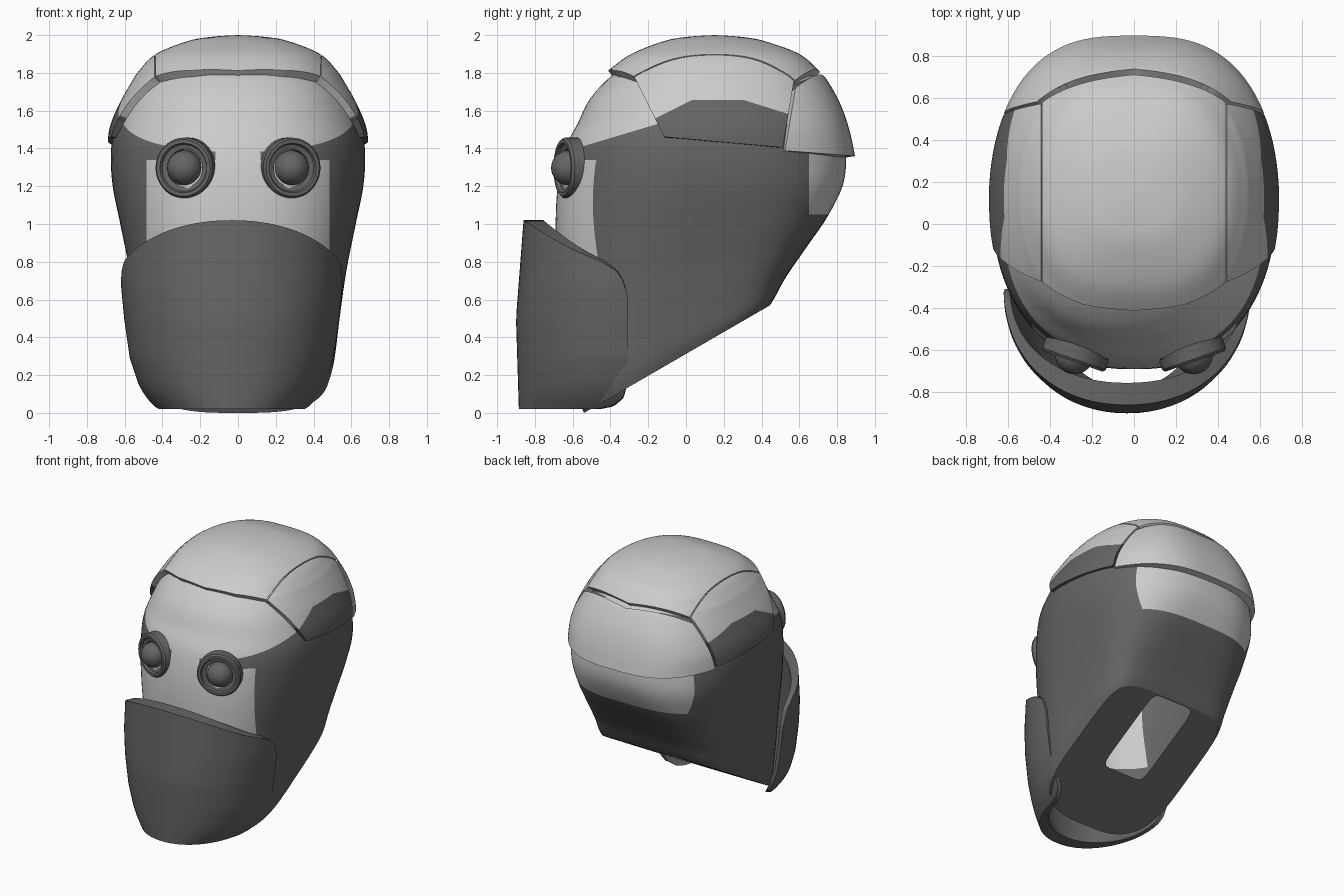
import bpy, bmesh, math
from mathutils import Vector as V

if "Cube" in bpy.data.objects:
    bpy.data.objects.remove(bpy.data.objects["Cube"])


def material(name, v):
    m = bpy.data.materials.new(name)
    m.diffuse_color = (v, v, v, 1)
    m.use_nodes = True
    m.node_tree.nodes["Principled BSDF"].inputs["Base Color"].default_value = m.diffuse_color
    return m


MATS = [material("light_grey", 0.6), material("dark_grey", 0.13)]


def lerp(table, x):
    """Piecewise linear lookup."""
    for (a, fa), (b, fb) in zip(table, table[1:]):
        if x <= b:
            return fa + (fb - fa) * max(0, x - a) / (b - a)
    return table[-1][1]


def smooth_rows(rows, steps):
    """Catmull-Rom interpolation of section parameters."""
    out = []
    for i in range(len(rows) - 1):
        p = [rows[max(0, min(len(rows) - 1, i + k))] for k in (-1, 0, 1, 2)]
        for s in range(steps):
            t = s / steps
            out.append([0.5 * (2 * b + (c - a) * t + (2 * a - 5 * b + 4 * c - d) * t * t
                               + (3 * b - a - 3 * c + d) * t ** 3) for a, b, c, d in zip(*p)])
    return out + [list(rows[-1])]


def section(yf, zf, yb, zb, w, nf, nb, nx=0, count=96):
    """Superellipse ring between a front and a back point, own roundness for each half."""
    pts = []
    for j in range(count):
        a = 2 * math.pi * (j + 0.5) / count
        c, s = math.cos(a), math.sin(a)
        n = nb if s > 0 else nf
        c = math.copysign(abs(c) ** (2 / (nx or n)), c)
        s = math.copysign(abs(s) ** (2 / n), s)
        pts.append(V((w * c, (yf + yb) / 2 + (yb - yf) / 2 * s, (zf + zb) / 2 + (zb - zf) / 2 * s)))
    return pts


def loft(loops, cap_start=False, cap_end=False):
    bm = bmesh.new()
    rings = [[bm.verts.new(p) for p in loop] for loop in loops]
    n = len(rings[0])
    for a, b in zip(rings, rings[1:]):
        for j in range(n):
            k = (j + 1) % n
            bm.faces.new((a[j], a[k], b[k], b[j]))
    if cap_start:
        bm.faces.new(rings[0][::-1])
    if cap_end:
        bm.faces.new(rings[-1])
    return bm


def split(bm, co, no, clear=False):
    bmesh.ops.bisect_plane(bm, geom=bm.verts[:] + bm.edges[:] + bm.faces[:], dist=1e-5,
                           plane_co=co, plane_no=no, clear_outer=clear)


def keep(bm, a, b, c, inside):
    """Keep the part on the same side of plane abc as the inside point."""
    a, b, c = V(a), V(b), V(c)
    no = (b - a).cross(c - a).normalized()
    if (V(inside) - a).dot(no) > 0:
        no = -no
    split(bm, a, no, True)


def finish(bm, name, rule, mirror=False, thick=0, angle=35):
    me = bpy.data.meshes.new(name)
    bm.to_mesh(me)
    bm.free()
    ob = bpy.data.objects.new(name, me)
    bpy.context.collection.objects.link(ob)
    for m in MATS:
        me.materials.append(m)
    if mirror:
        ob.modifiers.new("mirror", 'MIRROR').merge_threshold = 0.0005
    if thick:
        s = ob.modifiers.new("thickness", 'SOLIDIFY')
        s.thickness, s.offset = thick, -1
    bpy.ops.object.select_all(action='DESELECT')
    ob.select_set(True)
    bpy.context.view_layer.objects.active = ob
    if ob.modifiers:
        bpy.ops.object.convert(target='MESH')
    for p in ob.data.polygons:
        p.material_index = int(rule(p.center))
    bpy.ops.object.shade_smooth_by_angle(angle=math.radians(angle))
    return ob


# Head: rings from the slanted jaw rim up to the crown
head_rows = [
    (-0.54, 0.0, 0.445, 0.57, 0.49, 3.2, 6), (-0.58, 0.1, 0.475, 0.62, 0.515, 3, 5.5),
    (-0.63, 0.35, 0.53, 0.72, 0.54, 2.7, 4.7), (-0.67, 0.65, 0.64, 0.88, 0.575, 2.5, 3.9),
    (-0.69, 0.95, 0.75, 1.04, 0.622, 2.4, 3.2), (-0.68, 1.2, 0.835, 1.22, 0.665, 2.3, 2.7),
    (-0.64, 1.4, 0.845, 1.4, 0.672, 2.3, 2.4), (-0.575, 1.53, 0.815, 1.53, 0.64, 2.3, 2.3),
    (-0.51, 1.66, 0.755, 1.66, 0.58, 2.3, 2.3), (-0.4, 1.78, 0.68, 1.78, 0.5, 2.3, 2.3),
    (-0.28, 1.86, 0.56, 1.86, 0.41, 2.3, 2.3), (-0.1, 1.92, 0.4, 1.92, 0.25, 2.2, 2.2),
    (0.149, 1.95, 0.151, 1.95, 0.001, 2, 2)]
bm = loft([section(*r) for r in smooth_rows(head_rows, 5)], cap_end=True)
BROW = V((0, -0.6, 1.395))
for x in (-0.485, -0.12, 0.12, 0.485):
    split(bm, V((x, 0, 0)), V((1, 0, 0)))
for z in (0.6, 1.05, 1.34):
    split(bm, V((0, 0, z)), V((0, 0, 1)))
split(bm, V((0, 0.65, 0)), V((0, 1, 0)))
split(bm, BROW, V((0, -0.3, 1)))


def head_dark(c):
    x = abs(c.x)
    if c.y > 0.65:
        return c.z < 1.05
    if c.z > BROW.z + 0.3 * (c.y - BROW.y):
        return False
    if c.y < 0 and c.z > 0.6 and (x < 0.12 or (x < 0.485 and c.z < 1.34)):
        return False
    return True


finish(bm, "head", head_dark)

# Throat floor with the neck opening, facing into the head
bm = loft([section(*head_rows[0]), section(-0.13, 0.237, 0.435, 0.564, 0.18, 9, 9)])
finish(bm, "throat_floor", lambda c: True)

# Skull plates: patches cut from a slightly larger dome
dome_rows = [(yf, z, yb, z, w, 2.15, 2.05, 2.9) for z, yf, yb, w in (
    (1.3, -0.69, 0.9, 0.692), (1.36, -0.68, 0.895, 0.692), (1.5, -0.64, 0.865, 0.682),
    (1.63, -0.58, 0.82, 0.632), (1.75, -0.48, 0.755, 0.565), (1.81, -0.415, 0.705, 0.525),
    (1.9, -0.29, 0.6, 0.435), (1.97, -0.11, 0.41, 0.26), (1.992, 0.02, 0.28, 0.13),
    (2.0, 0.149, 0.151, 0.001))]
CENTRE = (0, 0.15, 1.2)


def dome():
    return loft([section(*r) for r in smooth_rows(dome_rows, 7)], cap_end=True)


def across(bm, p, q, inside):
    """Cut along a line drawn in the side view, p and q as (y, z)."""
    keep(bm, (0, *p), (0, *q), (1, *p), inside)


def upright(bm, x, inside):
    keep(bm, (x, 0, 0), (x, 1, 0), (x, 0, 1), inside)


top = (0.2, 0.15, 1.95)
bm = dome()
upright(bm, 0, top)
upright(bm, 0.437, top)
keep(bm, CENTRE, (0, -0.41, 1.81), (0.24, -0.38, 1.81), top)
keep(bm, CENTRE, (0.24, -0.38, 1.81), (0.45, -0.26, 1.77), top)
keep(bm, CENTRE, (0, 0.705, 1.80), (0.45, 0.575, 1.76), top)
finish(bm, "crown_plate", lambda c: False, True, 0.05)

# Side plates, with a dark lower band bounded by three straight lines
side = (0.65, 0.2, 1.6)
BAND = [(0.02, 1.65, 0.5), (0.15, 1.657, 0), (0.325, 1.65, -0.31)]
bm = dome()
upright(bm, 0.443, side)
across(bm, (-0.27, 1.77), (-0.1, 1.43), side)
across(bm, (0.57, 1.75), (0.51, 1.39), side)
across(bm, (-0.1, 1.46), (0.51, 1.405), side)
for y, z, slope in BAND:
    split(bm, V((0, y, z)), V((0, -slope, 1)))
finish(bm, "side_plates", lambda c: all(c.z < z + s * (c.y - y) for y, z, s in BAND), True, 0.05)

rear = (0.2, 0.83, 1.5)
bm = dome()
upright(bm, 0, rear)
keep(bm, CENTRE, (0, 0.735, 1.775), (0.45, 0.595, 1.735), rear)
across(bm, (0.585, 1.75), (0.525, 1.39), rear)
across(bm, (0.5, 1.39), (0.89, 1.36), rear)
finish(bm, "rear_plate", lambda c: False, True, 0.05)

# Face mask: curved shield, thick at the front and thin at the ends
TOP = [(0, .62), (.04, .70), (.1, .75), (.24, .8), (.5, .86), (.7, .92), (.9, .985), (1, 1.02)]
LOW = [(0, .16), (.04, .08), (.15, .035), (.3, .02), (1, .02)]
WIDE = [(.02, .4), (.06, .435), (.1, .465), (.15, .493), (.29, .54), (.5, .57), (.68, .587), (1.02, .578)]
DEEP = [(.02, .575), (.5, .59), (1.02, .55)]
loops = []
for i in range(57):
    a = math.pi / 2 * math.sin(math.pi / 2 * (i / 28 - 1))
    s = math.copysign(abs(math.sin(a)) ** 0.94, a)
    q = max(0, math.cos(a)) ** 0.94
    lo, hi = lerp(LOW, q), lerp(TOP, q)
    zs = [lo + (hi - lo) * (k / 20) ** 1.3 for k in range(21)]
    outer = [V((-0.033 + lerp(WIDE, z) * s, -0.31 - lerp(DEEP, z) * q, z)) for z in zs]
    inner = [V((-0.033 + (lerp(WIDE, z) - 0.03) * s, -0.31 - (lerp(DEEP, z) - 0.105) * q, z))
             for z in zs]
    loops.append(outer + inner[::-1])
bm = loft(loops, True, True)
bmesh.ops.recalc_face_normals(bm, faces=bm.faces[:])
finish(bm, "face_mask", lambda c: True)

# Eyes: stepped ring and ball on each side
RING = [(.098, -.05), (.098, .012), (.124, .018), (.131, .035), (.15, .035), (.16, .022), (.16, -.05)]
for sign, label in ((-1, "left"), (1, "right")):
    yaw = math.radians(19) * sign
    out = V((math.sin(yaw), -math.cos(yaw), 0))
    across_dir = V((math.cos(yaw), math.sin(yaw), 0))
    mid = V((0.278 * sign, -0.62, 1.297))
    loops = []
    for k in range(49):
        t = 2 * math.pi * k / 48
        d = across_dir * math.cos(t) + V((0, 0, math.sin(t)))
        loops.append([mid + d * r + out * h for r, h in RING])
    bm = loft(loops)
    bmesh.ops.remove_doubles(bm, verts=bm.verts[:], dist=1e-5)
    bmesh.ops.recalc_face_normals(bm, faces=bm.faces[:])
    finish(bm, label + "_eye_ring", lambda c: True, angle=25)
    bm = bmesh.new()
    bmesh.ops.create_uvsphere(bm, u_segments=32, v_segments=20, radius=0.092)
    bmesh.ops.translate(bm, verts=bm.verts[:], vec=(0.283 * sign, -0.622, 1.297))
    finish(bm, label + "_eye_ball", lambda c: True)
